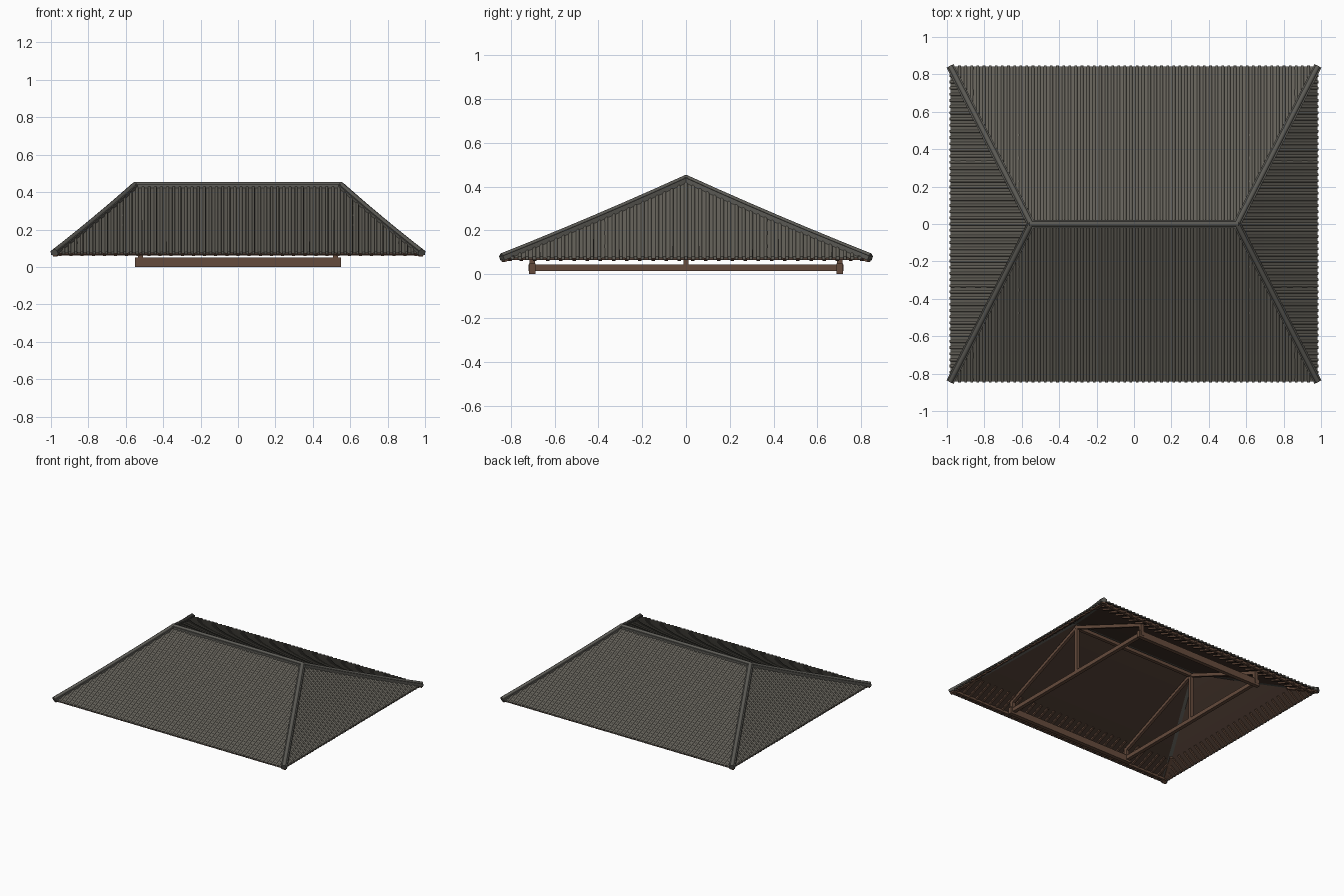
import bpy, bmesh, math
from mathutils import Vector, Matrix

cube = bpy.data.objects.get("Cube")
if cube:
    bpy.data.objects.remove(cube)

def material(name, rgb):
    m = bpy.data.materials.new(name)
    m.use_nodes = True
    m.diffuse_color = (*rgb, 1)
    m.node_tree.nodes["Principled BSDF"].inputs["Base Color"].default_value = (*rgb, 1)
    return m

TILE = material("grey tile", (0.125, 0.117, 0.098))
CAP = material("ridge tile", (0.105, 0.102, 0.09))
WOOD = material("brown timber", (0.13, 0.07, 0.045))
BOARD = material("dark boarding", (0.075, 0.045, 0.032))

EAVE_X, EAVE_Y, RIDGE_X = 0.982, 0.842, 0.55
EAVE_Z, RISE, SAG, ROWS = 0.074, 0.358, 0.006, 6

def roof_z(t):
    return EAVE_Z + RISE * t - SAG * 4 * t * (1 - t)

def finish(bm, name, mat, smooth=False):
    bmesh.ops.recalc_face_normals(bm, faces=bm.faces)
    me = bpy.data.meshes.new(name)
    bm.to_mesh(me)
    bm.free()
    me.materials.append(mat)
    ob = bpy.data.objects.new(name, me)
    bpy.context.collection.objects.link(ob)
    if smooth:
        bpy.context.view_layer.objects.active = ob
        ob.select_set(True)
        bpy.ops.object.shade_smooth_by_angle(angle=math.radians(50))
        ob.select_set(False)

def sweep(bm, path, profile):
    """Sweep a closed (sideways, up) profile along a path that is not vertical."""
    path = [Vector(p) for p in path]
    rings = []
    for i, p in enumerate(path):
        d = (path[min(i + 1, len(path) - 1)] - path[max(i - 1, 0)]).normalized()
        side = d.cross(Vector((0, 0, 1))).normalized()
        up = side.cross(d)
        rings.append([bm.verts.new(p + side * a + up * b) for a, b in profile])
    n = len(profile)
    for r, s in zip(rings, rings[1:]):
        for k in range(n):
            bm.faces.new((r[k], r[(k + 1) % n], s[(k + 1) % n], s[k]))
    bm.faces.new(rings[0])
    bm.faces.new(rings[-1])

def rect(w, h):
    return [(-w / 2, -h / 2), (w / 2, -h / 2), (w / 2, h / 2), (-w / 2, h / 2)]

def arch(r, steps=4):
    return [(r * math.cos(math.pi * k / steps), r * math.sin(math.pi * k / steps))
            for k in range(steps + 1)]

def box(bm, centre, size):
    bmesh.ops.create_cube(bm, size=1, matrix=Matrix.Translation(centre) @ Matrix.Diagonal((*size, 1)))

class Slope:
    """One roof plane; u runs along the eave, t from eave (0) to ridge (1)."""
    def __init__(self, w0, w1, d0, d1, angle):
        self.w0, self.w1, self.d0, self.d1 = w0, w1, d0, d1
        self.rot = Matrix.Rotation(angle, 3, "Z")

    def at(self, u, t, dz=0):
        return self.rot @ Vector((u, -(self.d0 + (self.d1 - self.d0) * t), roof_z(t) + dz))

    def width(self, t):
        return self.w0 + (self.w1 - self.w0) * t

    def reach(self, u):
        return min(1, max(0, (self.w0 - abs(u)) / (self.w0 - self.w1)))

    def panel(self, bm, dz):
        rows = []
        for i in range(ROWS + 1):
            t = i / ROWS
            w = max(self.width(t), 1e-4)
            rows.append([bm.verts.new(self.at(s * w, t, dz)) for s in (-1, 1)])
        for a, b in zip(rows, rows[1:]):
            bm.faces.new((a[0], a[1], b[1], b[0]))

    def lines(self, spacing):
        n = round(2 * self.w0 / spacing)
        return [-self.w0 + 2 * self.w0 * (k + 0.5) / n for k in range(n)]

slopes = [Slope(EAVE_X, RIDGE_X, EAVE_Y, 0, 0), Slope(EAVE_X, RIDGE_X, EAVE_Y, 0, math.pi),
          Slope(EAVE_Y, 0, EAVE_X, RIDGE_X, math.pi / 2), Slope(EAVE_Y, 0, EAVE_X, RIDGE_X, -math.pi / 2)]

# Tile bed, round cover tiles, boarding underneath and rafter tails
bed, covers, boards, tails = (bmesh.new() for _ in range(4))
for s in slopes:
    s.panel(bed, 0)
    s.panel(boards, -0.008)
    for u in s.lines(0.033):
        end = s.reach(u)
        sweep(covers, [s.at(u, end * i / ROWS) for i in range(ROWS + 1)], arch(0.008))
        box(covers, s.at(u, 0.003, -0.001), (0.014, 0.014, 0.012))
    for u in s.lines(0.06):
        end = min(0.22, s.reach(u))
        if end > 0.03:
            sweep(tails, [s.at(u, 0.01, -0.012), s.at(u, end, -0.012)], rect(0.016, 0.014))
finish(bed, "tile_bed", TILE)
finish(covers, "cover_tiles", TILE, True)
finish(boards, "roof_boarding", BOARD)
finish(tails, "rafter_tails", WOOD)

# Ridge and hips: a broad base course with a round cap on top
base, cap, hip = bmesh.new(), bmesh.new(), bmesh.new()
ridge = [(-RIDGE_X - 0.008, 0, roof_z(1)), (RIDGE_X + 0.008, 0, roof_z(1))]
paths = [ridge]
for sx in (-1, 1):
    for sy in (-1, 1):
        def corner(t, dz):
            return (sx * (EAVE_X + (RIDGE_X - EAVE_X) * t), sy * EAVE_Y * (1 - t), roof_z(t) + dz)
        paths.append([corner(i / ROWS, 0) for i in range(ROWS + 1)])
        sweep(hip, [corner(0.005, -0.012), corner(0.25, -0.016)], rect(0.025, 0.018))
for p in paths:
    sweep(base, p, rect(0.042, 0.022))
    sweep(cap, [Vector(q) + Vector((0, 0, 0.008)) for q in p], arch(0.014, 6))
finish(base, "ridge_base", CAP)
finish(cap, "ridge_caps", CAP, True)
finish(hip, "hip_rafters", WOOD)

# Eave boards along the long sides
bm = bmesh.new()
for sy in (-1, 1):
    box(bm, (0, sy * 0.805, 0.069), (1.93, 0.018, 0.018))
finish(bm, "eave_boards", WOOD)

# Wall plates, and one truss near each end of the ridge
plates, ties, posts, rafters = (bmesh.new() for _ in range(4))
for sy in (-1, 1):
    box(plates, (0, sy * 0.703, 0.025), (1.1, 0.03, 0.05))
for sx in (-1, 1):
    x = sx * 0.522
    box(ties, (x, 0, 0.03), (0.028, 1.44, 0.03))
    box(posts, (x, 0, 0.21), (0.024, 0.024, 0.38))
    for sy in (-1, 1):
        box(posts, (x, sy * 0.703, 0.07), (0.026, 0.024, 0.09))
        sweep(rafters, [(x, sy * 0.71, 0.1), (x, 0, 0.395)], rect(0.022, 0.024))
sweep(rafters, [(-0.535, 0, 0.395), (0.535, 0, 0.395)], rect(0.026, 0.026))
finish(plates, "wall_plates", WOOD)
finish(ties, "tie_beams", WOOD)
finish(posts, "truss_posts", WOOD)
finish(rafters, "truss_rafters", WOOD)
